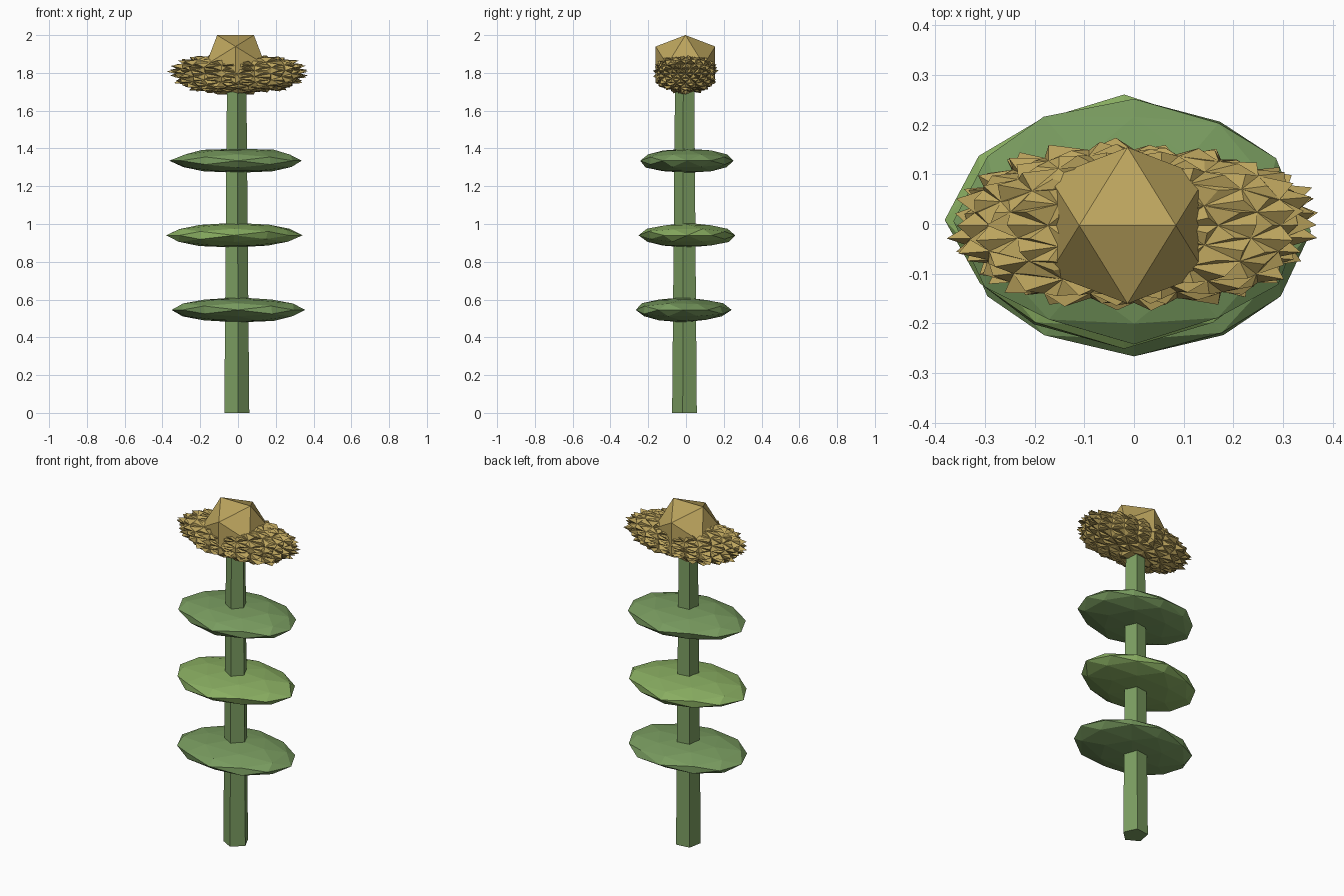
import bpy, bmesh, math, random
from mathutils import Vector

if "Cube" in bpy.data.objects:
    bpy.data.objects.remove(bpy.data.objects["Cube"])

random.seed(4)
PHI = (1 + 5 ** 0.5) / 2


def material(name, rgb):
    m = bpy.data.materials.new(name)
    m.diffuse_color = (*rgb, 1)
    m.use_nodes = True
    m.node_tree.nodes["Principled BSDF"].inputs["Base Color"].default_value = m.diffuse_color
    return m


GREEN = material("stem_green", (0.20, 0.34, 0.12))
LEAF = material("leaf_green", (0.19, 0.33, 0.115))
LIGHT = material("light_leaf_green", (0.25, 0.42, 0.12))
TAN = material("tan", (0.50, 0.37, 0.11))


def finish(bm, name, mat):
    bmesh.ops.recalc_face_normals(bm, faces=bm.faces[:])
    me = bpy.data.meshes.new(name)
    bm.to_mesh(me)
    bm.free()
    me.materials.append(mat)
    ob = bpy.data.objects.new(name, me)
    bpy.context.collection.objects.link(ob)
    return ob


def ico(levels):
    """Unit icosahedron with an edge on top along x, subdivided."""
    bm = bmesh.new()
    for a in (-1, 1):
        for b in (-PHI, PHI):
            for co in ((a, 0, b), (0, b, a), (b, a, 0)):
                bm.verts.new(Vector(co).normalized())
    bmesh.ops.convex_hull(bm, input=bm.verts[:])
    for _ in range(levels):
        bmesh.ops.subdivide_edges(bm, edges=bm.edges[:], cuts=1, use_grid_fill=True)
        for v in bm.verts:
            v.co.normalize()
    return bm


def place(bm, size, centre):
    for v in bm.verts:
        v.co = Vector(v.co[i] * size[i] + centre[i] for i in range(3))


# Tapered five-sided stem
bm = bmesh.new()
rings = []
for z, r in ((0, 0.07), (1.80, 0.054)):
    rings.append([bm.verts.new((r * math.cos(math.radians(-83 + 72 * k)) - 0.009,
                                r * math.sin(math.radians(-83 + 72 * k)) - 0.004, z))
                  for k in range(5)])
for k in range(5):
    j = (k + 1) % 5
    bm.faces.new((rings[0][k], rings[0][j], rings[1][j], rings[1][k]))
bm.faces.new(rings[0][::-1])
bm.faces.new(rings[1])
finish(bm, "stem", GREEN)

# Three flattened, slightly irregular leaf discs
for name, x, y, z, mat in (("lower_leaf", 0, -0.015, 0.545, LEAF),
                           ("middle_leaf", -0.02, 0.008, 0.94, LIGHT),
                           ("upper_leaf", 0, 0.006, 1.335, LEAF)):
    bm = ico(1)
    for v in bm.verts:
        v.co *= random.uniform(0.96, 1.04)
    place(bm, (0.35, 0.25, 0.066), (x, y, z))
    finish(bm, name, mat)

# Spiky petal mass: raised points on every facet of a blunt ellipsoid
bm = ico(2)
for v in bm.verts:
    n = sum(abs(c) ** 2.5 for c in v.co) ** (1 / 2.5)
    v.co *= random.uniform(0.84, 0.93) / n
tips = bmesh.ops.poke(bm, faces=bm.faces[:])["verts"]
for v in tips:
    v.co *= random.uniform(1.04, 1.17)
place(bm, (0.36, 0.168, 0.107), (0, -0.003, 1.796))
finish(bm, "petals", TAN)

# Faceted flower centre
bm = ico(0)
place(bm, (0.185, 0.185, 0.185), (-0.013, -0.003, 1.8426))
finish(bm, "flower_centre", TAN)
